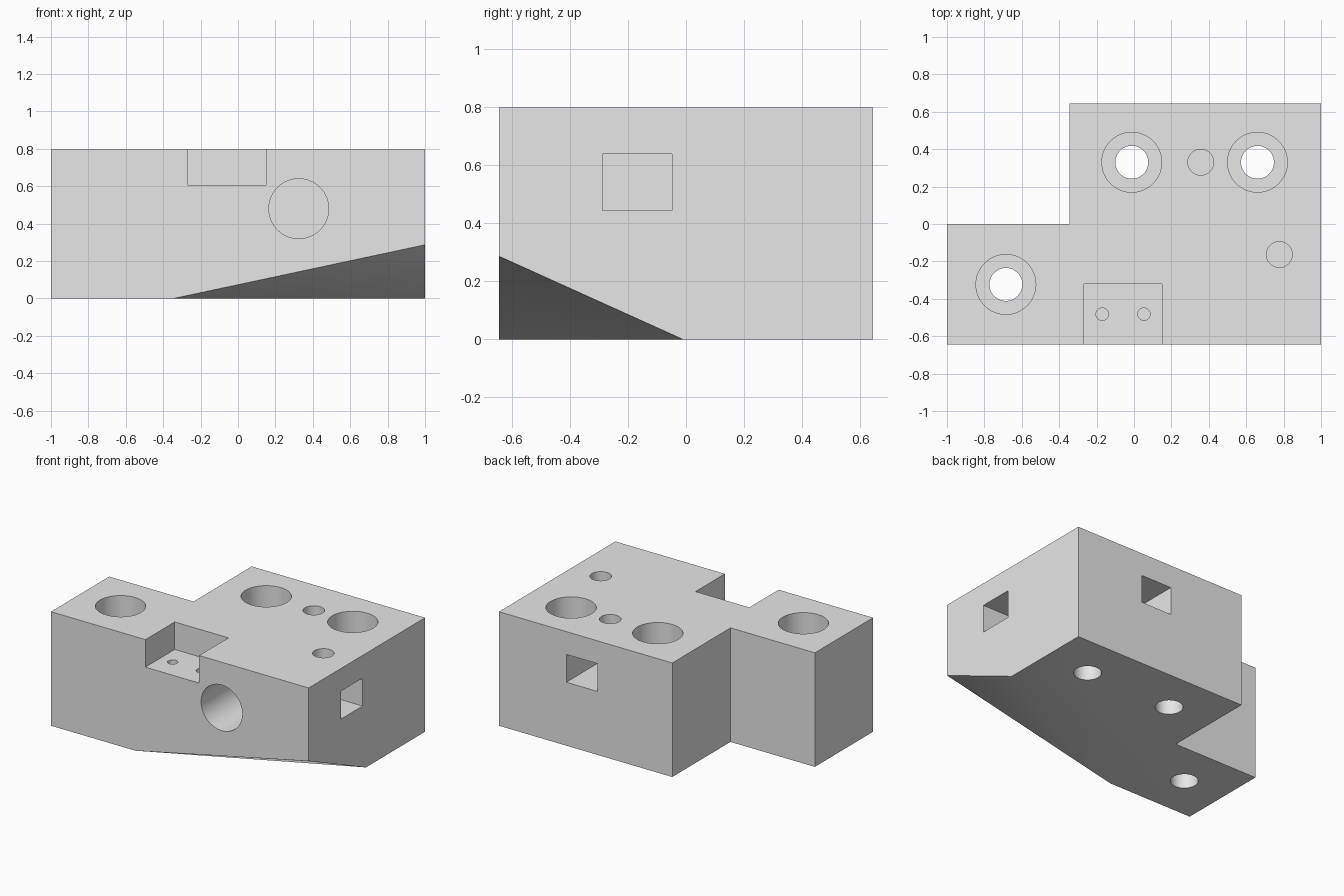
import bpy, bmesh, math
from mathutils import Vector, Matrix

cube = bpy.data.objects.get("Cube")
if cube:
    bpy.data.objects.remove(cube, do_unlink=True)

W, D, H = 1.0, 0.645, 0.8      # half width, half depth, height
STEP_X, STEP_Y = -0.345, 0.0   # inner corner of the L

grey = bpy.data.materials.new("light grey")
grey.use_nodes = True
grey.diffuse_color = (0.8, 0.8, 0.8, 1)
grey.node_tree.nodes["Principled BSDF"].inputs["Base Color"].default_value = (0.8, 0.8, 0.8, 1)


def make_object(name, bm):
    bmesh.ops.recalc_face_normals(bm, faces=bm.faces[:])
    mesh = bpy.data.meshes.new(name)
    bm.to_mesh(mesh)
    bm.free()
    mesh.materials.append(grey)
    obj = bpy.data.objects.new(name, mesh)
    bpy.context.collection.objects.link(obj)
    return obj


def box(name, lo, hi):
    lo, hi = Vector(lo), Vector(hi)
    bm = bmesh.new()
    bmesh.ops.create_cube(bm, size=1, matrix=Matrix.Translation((lo + hi) / 2)
                          @ Matrix.Diagonal((*(hi - lo), 1)))
    return make_object(name, bm)


def rod(name, start, end, radius):
    start, end = Vector(start), Vector(end)
    axis = end - start
    turn = axis.to_track_quat('Z', 'Y').to_matrix().to_4x4()
    bm = bmesh.new()
    bmesh.ops.create_cone(bm, cap_ends=True, segments=64, radius1=radius, radius2=radius,
                          depth=axis.length,
                          matrix=Matrix.Translation((start + end) / 2) @ turn)
    return make_object(name, bm)


def cut(body, cutter):
    mod = body.modifiers.new("cut", 'BOOLEAN')
    mod.operation, mod.solver, mod.object = 'DIFFERENCE', 'EXACT', cutter
    bpy.context.view_layer.objects.active = body
    bpy.ops.object.modifier_apply(modifier=mod.name)
    bpy.data.objects.remove(cutter, do_unlink=True)


# L-shaped block, extruded from its plan outline
outline = [(-W, -D), (W, -D), (W, D), (STEP_X, D), (STEP_X, STEP_Y), (-W, STEP_Y)]
bm = bmesh.new()
base = bm.faces.new([bm.verts.new((x, y, 0)) for x, y in outline])
top = bmesh.ops.extrude_face_region(bm, geom=[base])["geom"]
bmesh.ops.translate(bm, vec=(0, 0, H), verts=[v for v in top if isinstance(v, bmesh.types.BMVert)])

# Sloping cut under the front left corner
a, b, c = Vector((STEP_X, -D, 0)), Vector((W, -0.01, 0)), Vector((W, -D, 0.287))
normal = (b - a).cross(c - a).normalized()
if normal.z > 0:
    normal = -normal
bmesh.ops.bisect_plane(bm, geom=bm.verts[:] + bm.edges[:] + bm.faces[:], dist=1e-5,
                       plane_co=a, plane_no=normal, clear_outer=True)
bmesh.ops.holes_fill(bm, edges=[e for e in bm.edges if e.is_boundary])
block = make_object("mounting_block", bm)

# Counterbored through holes
for x, y in [(-0.685, -0.323), (-0.012, 0.33), (0.66, 0.33)]:
    cut(block, rod("counterbore", (x, y, 0.4), (x, y, H + 0.1), 0.16))
    cut(block, rod("through_hole", (x, y, -0.1), (x, y, 0.5), 0.088))

# Square nut pockets in the back and left side, each met by a screw hole
cut(block, box("back_pocket", (0.237, 0.21, 0.445), (0.477, D + 0.1, 0.64)))
cut(block, box("side_pocket", (0.66, -0.288, 0.445), (W + 0.1, -0.048, 0.64)))
for x, y in [(0.357, 0.33), (0.777, -0.163)]:
    cut(block, rod("screw_hole", (x, y, 0.5), (x, y, H + 0.1), 0.069))

# Notch in the top front edge with two pilot holes in its floor
cut(block, box("notch", (-0.267, -D - 0.1, 0.607), (0.15, -0.32, H + 0.1)))
for x in (-0.17, 0.053):
    cut(block, rod("pilot_hole", (x, -0.482, 0.3), (x, -0.482, 0.7), 0.033))

# Round bore in the front
cut(block, rod("front_bore", (0.325, -D - 0.1, 0.48), (0.325, -0.04, 0.48), 0.16))

# Smooth hole walls, sharp edges
bpy.ops.object.select_all(action='DESELECT')
block.select_set(True)
bpy.context.view_layer.objects.active = block
bpy.ops.object.shade_smooth_by_angle(angle=math.radians(30))
